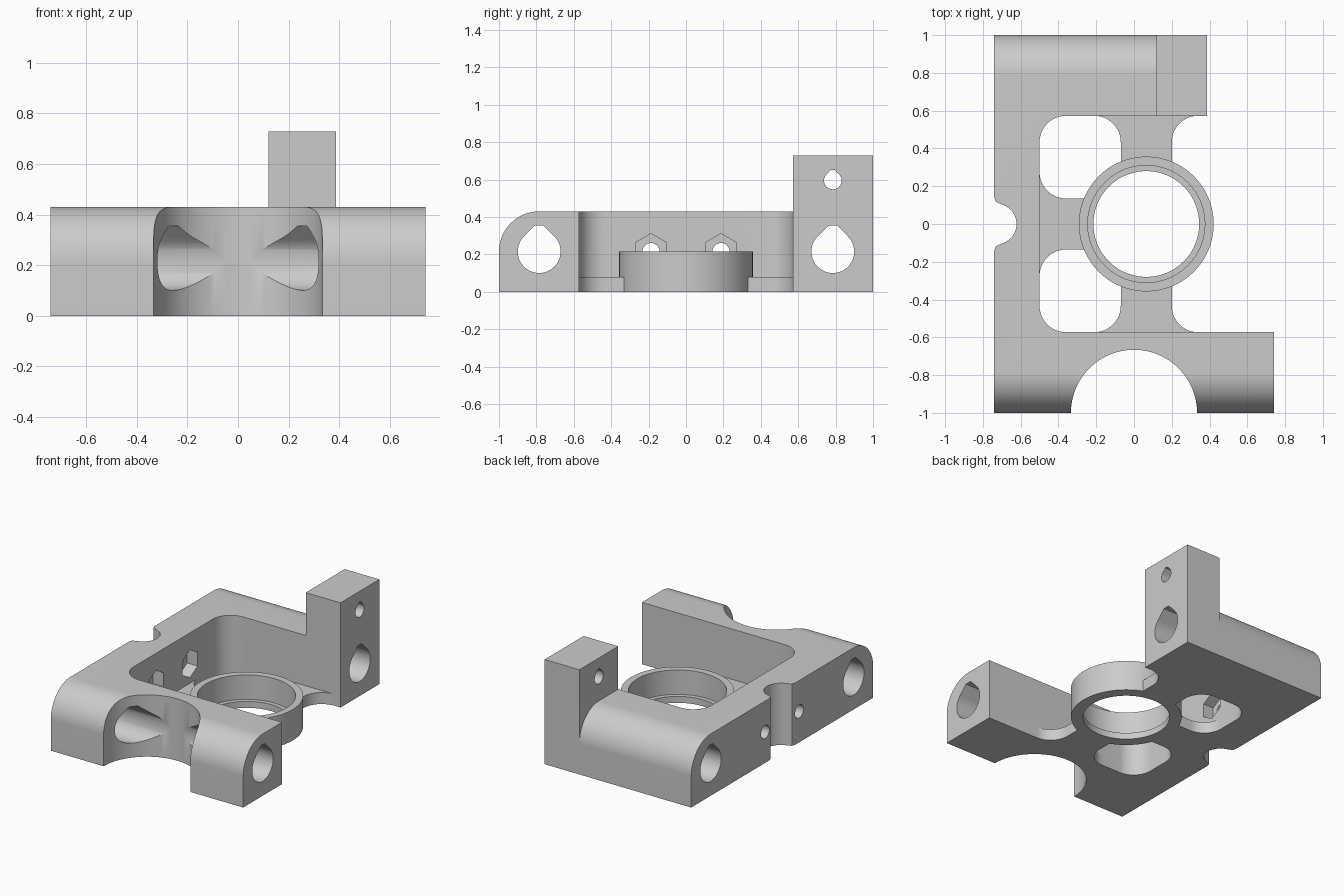
import bpy, bmesh
from math import radians, cos, sin, pi
from mathutils import Vector

cube = bpy.data.objects.get("Cube")
if cube:
    bpy.data.objects.remove(cube, do_unlink=True)

grey = bpy.data.materials.new("plain grey")
grey.use_nodes = True
colour = (0.6, 0.6, 0.6, 1)
grey.diffuse_color = colour
grey.node_tree.nodes["Principled BSDF"].inputs["Base Color"].default_value = colour


def prism(name, outline, axis, low, high):
    """Extrude a 2D outline along x (outline in y, z) or z (outline in x, y)."""
    place = (lambda p, h: (h, *p)) if axis == "x" else (lambda p, h: (*p, h))
    bm = bmesh.new()
    base = bm.faces.new([bm.verts.new(place(p, low)) for p in outline])
    top = bmesh.ops.extrude_face_region(bm, geom=[base])["geom"]
    shift = Vector(place((0, 0), high - low))
    bmesh.ops.translate(bm, vec=shift, verts=[v for v in top if isinstance(v, bmesh.types.BMVert)])
    bmesh.ops.recalc_face_normals(bm, faces=bm.faces)
    mesh = bpy.data.meshes.new(name)
    bm.to_mesh(mesh)
    bm.free()
    mesh.materials.append(grey)
    obj = bpy.data.objects.new(name, mesh)
    bpy.context.collection.objects.link(obj)
    return obj


def arc(cx, cy, r, start, end, steps=12):
    angles = [radians(start + (end - start) * i / steps) for i in range(steps + 1)]
    return [(cx + r * cos(a), cy + r * sin(a)) for a in angles]


def circle(cx, cy, r, sides=64):
    return arc(cx, cy, r, 0, 360, sides)[:-1]


def box(x0, x1, y0, y1):
    return [(x0, y0), (x1, y0), (x1, y1), (x0, y1)]


def rounded(x0, x1, y0, y1, r):
    return (arc(x0 + r, y0 + r, r, 180, 270) + arc(x1 - r, y0 + r, r, 270, 360)
            + arc(x1 - r, y1 - r, r, 0, 90) + arc(x0 + r, y1 - r, r, 90, 180))


def teardrop(cy, cz, r):
    """Round hole with 45 degree shoulders and a flat top."""
    flat = r * 1.22
    half = r * 2 ** 0.5 - flat
    return arc(cy, cz, r, 135, 405, 36) + [(cy + half, cz + flat), (cy - half, cz + flat)]


def combine(body, tool, operation="DIFFERENCE"):
    mod = body.modifiers.new("combine", "BOOLEAN")
    mod.operation = operation
    mod.solver = "EXACT"
    mod.object = tool
    bpy.context.view_layer.objects.active = body
    bpy.ops.object.modifier_apply(modifier=mod.name)
    bpy.data.objects.remove(tool, do_unlink=True)


HEIGHT, SIDE, INNER, FILLET, PLATE = 0.43, 0.74, 0.573, 0.14, 0.08
ROD_Y, ROD_Z = 0.785, 0.215
RING_X = 0.065

# Block with rounded front and back top edges
profile = [(-1, 0), (1, 0)] + arc(ROD_Y, ROD_Z, 0.215, 0, 90, 20) + arc(-ROD_Y, ROD_Z, 0.215, 90, 180, 20)
body = prism("carriage_body", profile, "x", -SIDE, SIDE)

# Short back bar, open pocket above the floor plate
combine(body, prism("back_trim", box(0.387, 2, 0.4, 2), "z", -1, 2))
combine(body, prism("pocket", rounded(-0.5, 2, -INNER, INNER, FILLET), "z", PLATE, 2))

# Windows that leave the floor arms
combine(body, prism("side_window", rounded(0.2, 2, -INNER, INNER, FILLET), "z", -1, 1))
for low, high in ((0.135, INNER), (-INNER, -0.135)):
    combine(body, prism("floor_window", rounded(-0.5, -0.07, low, high, FILLET), "z", -1, 1))

# Tower on the back bar
combine(body, prism("tower", box(0.12, 0.387, INNER, 1), "z", 0, 0.728), "UNION")

# Bearing ring with a small lip at the bottom
combine(body, prism("ring", circle(RING_X, 0, 0.357, 96), "z", 0, 0.215), "UNION")
combine(body, prism("ring_bore", circle(RING_X, 0, 0.28, 96), "z", -1, 1))
combine(body, prism("ring_seat", circle(RING_X, 0, 0.31, 96), "z", 0.045, 1))

# Front clearance scoop
combine(body, prism("front_scoop", circle(0, -1, 0.334, 96), "z", -1, 1))

# Groove in the side wall
groove = [(-1, -0.14), (-SIDE, -0.14), (-0.732, -0.118)] + arc(-0.73, 0, 0.108, -75, 75, 24)
groove += [(-0.732, 0.118), (-SIDE, 0.14), (-1, 0.14)]
combine(body, prism("side_groove", groove, "z", -1, 1))

# Rod holes and tower screw hole
for y, z, r in ((-ROD_Y, ROD_Z, 0.1145), (ROD_Y, ROD_Z, 0.1145), (ROD_Y, 0.595, 0.047)):
    combine(body, prism("rod_hole", teardrop(y, z, r), "x", -2, 2))

# Side wall screw holes with hexagonal nut pockets
for y in (-0.187, 0.187):
    combine(body, prism("screw_hole", circle(y, ROD_Z, 0.046, 24), "x", -2, -0.45))
    combine(body, prism("nut_pocket", arc(y, ROD_Z, 0.096, 30, 330, 5), "x", -0.58, -0.45))

# Smooth curves, sharp edges
bpy.ops.object.select_all(action="DESELECT")
body.select_set(True)
bpy.context.view_layer.objects.active = body
bpy.ops.object.shade_smooth_by_angle(angle=radians(30))
